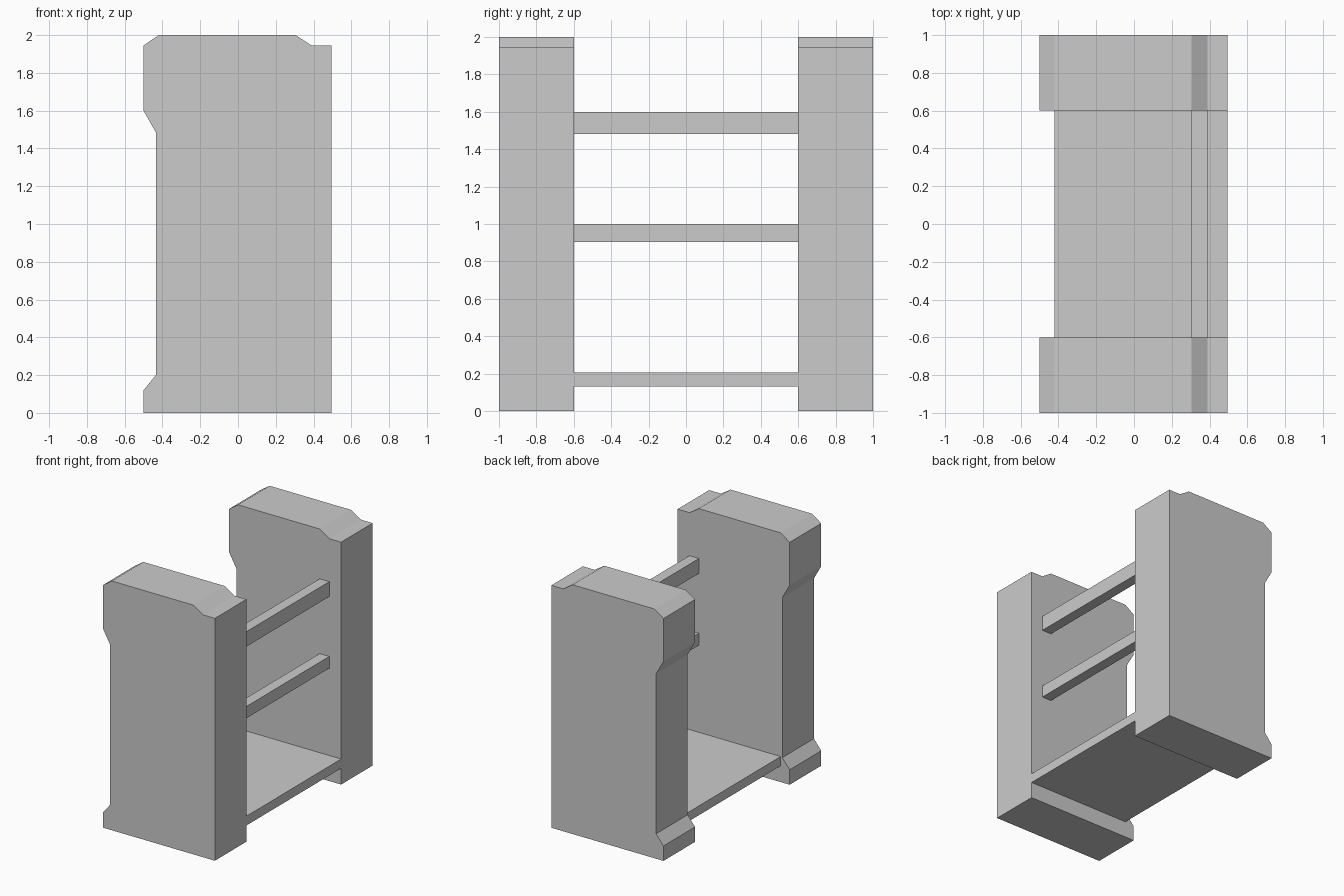
import bpy, bmesh

if "Cube" in bpy.data.objects:
    bpy.data.objects.remove(bpy.data.objects["Cube"])

# Side panel outline in x, z
PROFILE = [(-0.5, 0), (0.495, 0), (0.495, 1.945), (0.39, 1.945), (0.305, 2.0),
           (-0.42, 2.0), (-0.5, 1.945), (-0.5, 1.6), (-0.435, 1.485),
           (-0.435, 0.2), (-0.5, 0.12)]


def extrude_profile(name, points, y0, y1):
    """Solid made by sweeping an x-z outline from y0 to y1."""
    bm = bmesh.new()
    face = bm.faces.new([bm.verts.new((x, y0, z)) for x, z in points])
    swept = bmesh.ops.extrude_face_region(bm, geom=[face])["geom"]
    verts = [v for v in swept if isinstance(v, bmesh.types.BMVert)]
    bmesh.ops.translate(bm, verts=verts, vec=(0, y1 - y0, 0))
    bmesh.ops.recalc_face_normals(bm, faces=bm.faces)
    mesh = bpy.data.meshes.new(name)
    bm.to_mesh(mesh)
    bm.free()
    obj = bpy.data.objects.new(name, mesh)
    bpy.context.collection.objects.link(obj)
    return obj


def cross_piece(name, x0, x1, z0, z1):
    """Rectangular member spanning the gap between the side panels."""
    return extrude_profile(name, [(x0, z0), (x1, z0), (x1, z1), (x0, z1)], -0.6, 0.6)


# Thick side panels
extrude_profile("side_panel_front", PROFILE, -1.0, -0.6)
extrude_profile("side_panel_back", PROFILE, 0.6, 1.0)

# Bottom shelf and the two rails above it
cross_piece("bottom_shelf", -0.42, 0.495, 0.13, 0.205)
cross_piece("middle_rail", 0.305, 0.39, 0.905, 1.0)
cross_piece("upper_rail", 0.305, 0.39, 1.48, 1.6)
